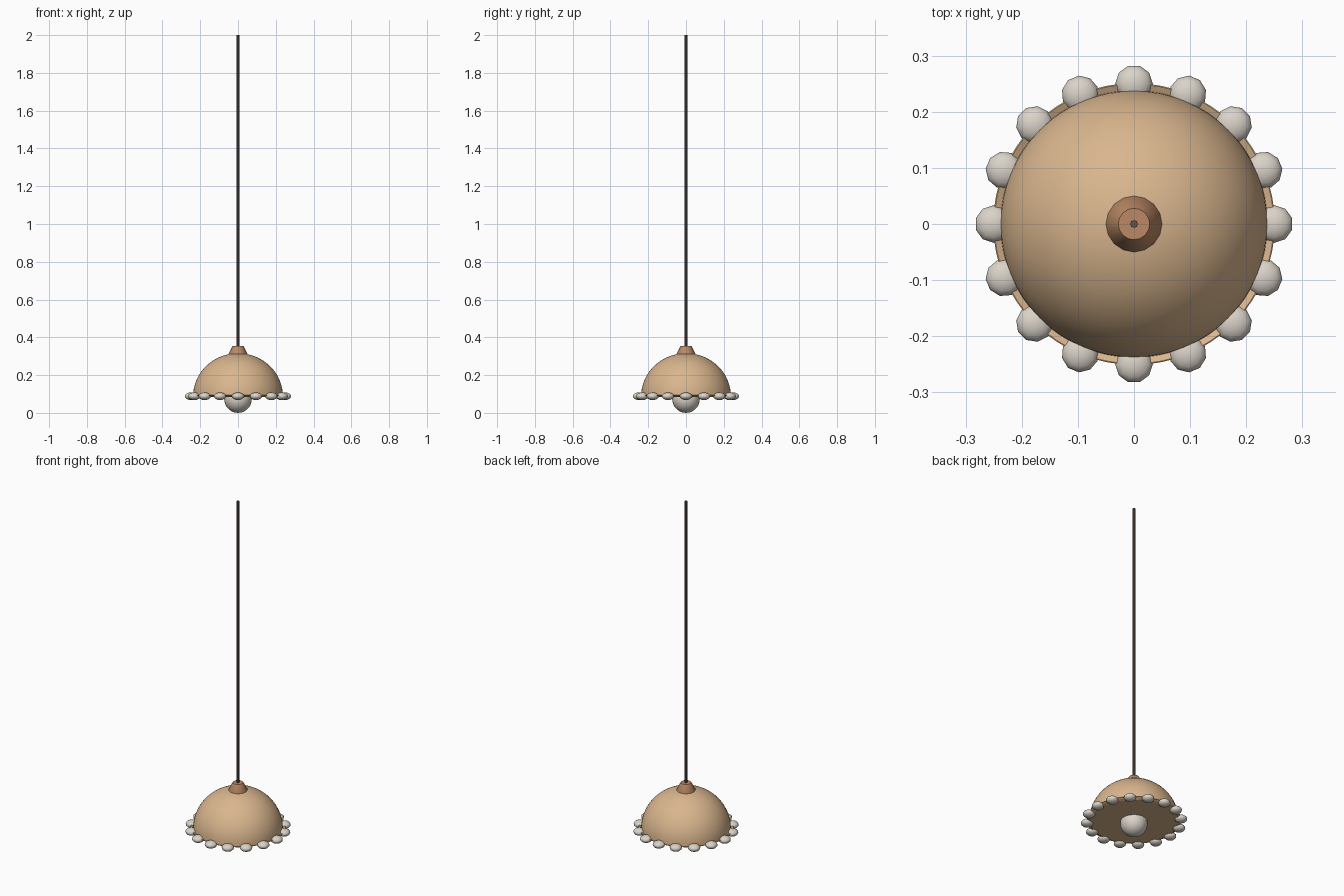
import bpy, bmesh, math
from mathutils import Matrix

if "Cube" in bpy.data.objects:
    bpy.data.objects.remove(bpy.data.objects["Cube"])


def material(name, rgb):
    m = bpy.data.materials.new(name)
    m.diffuse_color = (*rgb, 1)
    m.use_nodes = True
    m.node_tree.nodes["Principled BSDF"].inputs["Base Color"].default_value = m.diffuse_color
    return m


TAN = material("tan_shade", (0.70, 0.47, 0.27))
COPPER = material("copper", (0.50, 0.25, 0.13))
BROWN = material("dark_brown_cord", (0.13, 0.09, 0.07))
PEARL = material("pearl_white", (0.70, 0.65, 0.58))


def finish(name, bm, mat, angle=40):
    bmesh.ops.recalc_face_normals(bm, faces=bm.faces)
    me = bpy.data.meshes.new(name)
    bm.to_mesh(me)
    bm.free()
    me.materials.append(mat)
    ob = bpy.data.objects.new(name, me)
    bpy.context.collection.objects.link(ob)
    bpy.ops.object.select_all(action='DESELECT')
    ob.select_set(True)
    bpy.context.view_layer.objects.active = ob
    bpy.ops.object.shade_smooth_by_angle(angle=math.radians(angle))
    return ob


def lathe(name, profile, mat, steps):
    """Spin an (r, z) profile around the z axis."""
    bm = bmesh.new()
    verts = [bm.verts.new((r, 0, z)) for r, z in profile]
    edges = [bm.edges.new(p) for p in zip(verts, verts[1:])]
    bmesh.ops.spin(bm, geom=verts + edges, cent=(0, 0, 0), axis=(0, 0, 1),
                   angle=math.tau, steps=steps, use_merge=True)
    bmesh.ops.remove_doubles(bm, verts=bm.verts, dist=1e-5)
    return finish(name, bm, mat)


def ball(name, matrix, mat, segs, rings, angle=40):
    bm = bmesh.new()
    bmesh.ops.create_uvsphere(bm, u_segments=segs, v_segments=rings,
                              radius=1, matrix=matrix)
    return finish(name, bm, mat, angle)


# Domed shade, closed underneath
BASE = 0.086
arc = [(0.238 * math.cos(a), BASE + 0.23 * math.sin(a))
       for a in (math.pi / 2 * i / 16 for i in range(16))]
lathe("shade_dome", [(0, BASE)] + arc + [(0, BASE + 0.23)], TAN, 64)

# Thin upturned lip around the shade
lathe("shade_lip", [(0.232, 0.084), (0.251, 0.094), (0.249, 0.095),
                    (0.232, 0.087), (0.232, 0.084)], TAN, 64)

# Cap on top of the shade and the long hanging cord
lathe("top_cap", [(0, 0.305), (0.05, 0.305), (0.05, 0.313), (0.028, 0.355),
                  (0, 0.355)], COPPER, 16)
lathe("cord", [(0, 0.34), (0.007, 0.34), (0.007, 2.0), (0, 2.0)], BROWN, 8)

# Round bulb
ball("bulb", Matrix.Translation((0, 0, 0.073)) @ Matrix.Diagonal((0.073, 0.073, 0.073, 1)),
     PEARL, 24, 14)

# Ring of flattened beads
for i in range(16):
    m = (Matrix.Rotation(math.tau * i / 16, 4, 'Z')
         @ Matrix.Translation((0.25, 0, 0.088))
         @ Matrix.Diagonal((0.0335, 0.0335, 0.02, 1)))
    ball(f"bead_{i + 1}", m, PEARL, 10, 8, 60)
